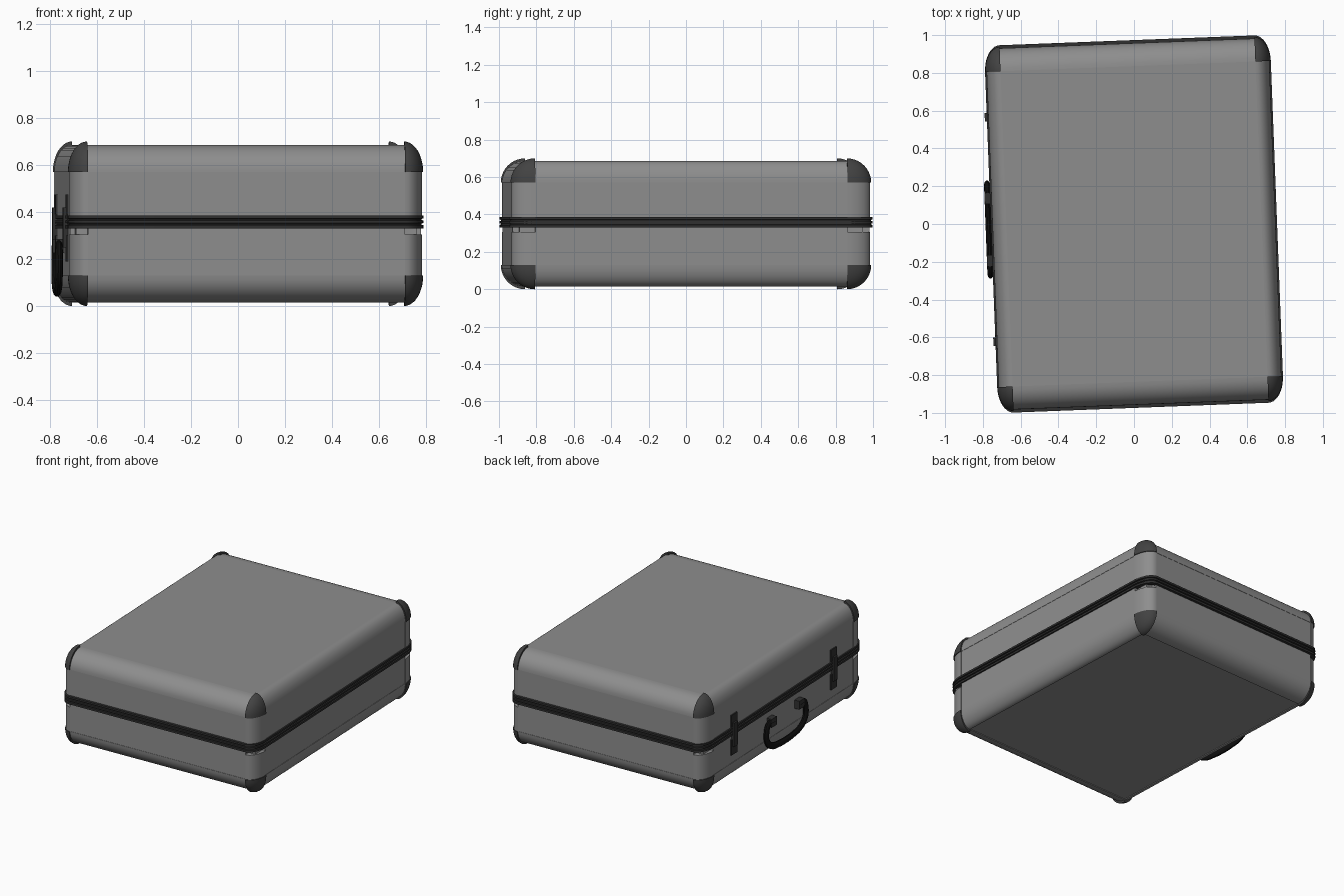
import bpy, bmesh
from math import sin, cos, pi, radians
from mathutils import Matrix, Vector

if "Cube" in bpy.data.objects:
    bpy.data.objects.remove(bpy.data.objects["Cube"])

TILT = Matrix.Rotation(radians(2.2), 4, 'Z')
# inner box (where the rounding starts) and the rounding radii
IX, IY, ZLO, ZHI = 0.675, 0.835, 0.13, 0.57
RX, RY, RZ = 0.072, 0.12, 0.115
SIGNS = (-1, 1)
ARC = [i * pi / 20 for i in range(11)]


def material(name, grey, rough):
    m = bpy.data.materials.new(name)
    m.use_nodes = True
    col = (grey, grey, grey, 1)
    m.diffuse_color = col
    node = m.node_tree.nodes["Principled BSDF"]
    node.inputs["Base Color"].default_value = col
    node.inputs["Roughness"].default_value = rough
    return m


ALUMINIUM = material("aluminium grey", 0.27, 0.5)
CAP = material("dark cap grey", 0.055, 0.5)
TRIM = material("trim charcoal", 0.03, 0.5)
BLACK = material("handle black", 0.006, 0.6)


def finish(name, mesh, mat):
    mesh.transform(TILT)
    mesh.materials.clear()
    mesh.materials.append(mat)
    ob = bpy.data.objects.new(name, mesh)
    bpy.context.collection.objects.link(ob)
    bpy.ops.object.select_all(action='DESELECT')
    ob.select_set(True)
    bpy.context.view_layer.objects.active = ob
    bpy.ops.object.shade_smooth_by_angle(angle=radians(30))
    return ob


def from_bmesh(name, bm, mat):
    bmesh.ops.recalc_face_normals(bm, faces=bm.faces)
    mesh = bpy.data.meshes.new(name)
    bm.to_mesh(mesh)
    bm.free()
    return finish(name, mesh, mat)


def hull(name, points, mat):
    bm = bmesh.new()
    for p in points:
        bm.verts.new(p)
    bmesh.ops.remove_doubles(bm, verts=bm.verts, dist=0.0005)
    out = bmesh.ops.convex_hull(bm, input=bm.verts)
    loose = [v for v in out["geom_interior"] if isinstance(v, bmesh.types.BMVert)]
    bmesh.ops.delete(bm, geom=loose, context='VERTS')
    bmesh.ops.dissolve_limit(bm, angle_limit=0.005, verts=bm.verts, edges=bm.edges)
    return from_bmesh(name, bm, mat)


def box(name, x, y, z, mat):
    return hull(name, [(a, b, c) for a in x for b in y for c in z], mat)


# flat panels: lid and base, ends, sides
box("lid_and_base_panels", (-IX, IX), (-IY, IY), (ZLO - RZ + 0.005, ZHI + RZ), ALUMINIUM)
box("side_panels", (-IX - RX, IX + RX), (-IY, IY), (ZLO, ZHI), ALUMINIUM)
box("end_panels", (-IX, IX), (-IY - RY, IY + RY), (ZLO, ZHI), ALUMINIUM)

# quarter-round lips along the top and bottom edges
E = 0.002
for zs, z0, level in ((1, ZHI, "top"), (-1, ZLO, "bottom")):
    for s in SIGNS:
        side = "left" if s > 0 else "right"
        end = "back" if s > 0 else "front"
        pts = [(s * IX, y, z0) for y in (-IY, IY)]
        pts += [(s * (IX + (RX + E) * cos(a)), y, z0 + zs * RZ * sin(a))
                for a in ARC for y in (-IY, IY)]
        hull(f"{level}_{side}_lip", pts, ALUMINIUM)
        pts = [(x, s * IY, z0) for x in (-IX, IX)]
        pts += [(x, s * (IY + (RY + E) * cos(a)), z0 + zs * RZ * sin(a))
                for a in ARC for x in (-IX, IX)]
        hull(f"{level}_{end}_lip", pts, ALUMINIUM)

# rounded corner posts and protective caps
for sx in SIGNS:
    for sy in SIGNS:
        where = ("back_" if sy > 0 else "front_") + ("left" if sx > 0 else "right")
        for level, zs in (("upper", (0.38, ZHI)), ("lower", (ZLO, 0.305))):
            pts = [(sx * IX, sy * IY, z) for z in zs]
            pts += [(sx * (IX + (RX + 0.004) * cos(a)), sy * (IY + (RY + 0.004) * sin(a)), z)
                    for a in ARC for z in zs]
            hull(f"{level}_{where}_post", pts, ALUMINIUM)
        box(f"{where}_post_core", sorted((sx * (IX - 0.01), sx * (IX + RX * 0.7))),
            sorted((sy * (IY - 0.01), sy * (IY + RY * 0.7))), (0.3, 0.39), ALUMINIUM)
        for level, zs, z0 in (("top", 1, ZHI), ("bottom", -1, ZLO)):
            pts = [(sx * IX, sy * IY, z0)]
            pts += [(sx * (IX + 0.081 * cos(a) * cos(b)),
                     sy * (IY + 0.13 * sin(a) * cos(b)),
                     z0 + zs * 0.13 * sin(b)) for a in ARC for b in ARC]
            hull(f"{level}_{where}_cap", pts, CAP)


# grooved closing band: a profile of (offset, height) swept round the case
def outline(off):
    for q in range(4):
        for a in ARC:
            t = a + q * pi / 2
            sx = 1 if q in (0, 3) else -1
            sy = 1 if q < 2 else -1
            yield (sx * IX + (0.082 + off) * cos(t), sy * IY + (0.138 + off) * sin(t))


profile = [(-0.03, 0.33), (0, 0.33), (0, 0.344), (-0.008, 0.346), (-0.008, 0.351),
           (0, 0.353), (0, 0.364), (-0.008, 0.366), (-0.008, 0.371), (0, 0.373),
           (0, 0.386), (-0.03, 0.386)]
bm = bmesh.new()
rings = [[bm.verts.new((x, y, z)) for x, y in outline(off)] for off, z in profile]
for low, high in zip(rings, rings[1:] + rings[:1]):
    for i in range(len(low)):
        j = (i + 1) % len(low)
        bm.faces.new((low[i], low[j], high[j], high[i]))
from_bmesh("closing_band", bm, TRIM)

# latches on the handle side
for s in SIGNS:
    tag = "back" if s > 0 else "front"
    y = s * 0.595
    box(f"{tag}_latch_plate_upper", (-0.756, -0.74), (y - 0.035, y + 0.035), (0.39, 0.475), TRIM)
    box(f"{tag}_latch_plate_lower", (-0.756, -0.74), (y - 0.035, y + 0.035), (0.19, 0.3), TRIM)
    box(f"{tag}_latch_lever", (-0.768, -0.74), (y - 0.022, y + 0.022), (0.25, 0.42), TRIM)
    # handle mounts
    m = s * 0.165
    box(f"{tag}_handle_mount", (-0.785, -0.74), (m - 0.03, m + 0.03), (0.225, 0.285), TRIM)

# hanging carry handle
half = [(0.15, 0.255), (0.21, 0.25), (0.232, 0.21), (0.225, 0.13), (0.17, 0.085), (0.08, 0.067)]
path = half + [(0, 0.063)] + [(-y, z) for y, z in reversed(half)]
curve = bpy.data.curves.new("handle_path", 'CURVE')
curve.dimensions = '3D'
curve.bevel_depth = 0.024
curve.bevel_resolution = 3
curve.use_fill_caps = True
spline = curve.splines.new('BEZIER')
spline.bezier_points.add(len(path) - 1)
for p, (y, z) in zip(spline.bezier_points, path):
    p.co = Vector((0, y, z))
    p.handle_left_type = p.handle_right_type = 'AUTO'
spline.resolution_u = 6
tmp = bpy.data.objects.new("handle_path", curve)
bpy.context.collection.objects.link(tmp)
bpy.context.view_layer.update()
mesh = bpy.data.meshes.new_from_object(tmp.evaluated_get(bpy.context.evaluated_depsgraph_get()))
bpy.data.objects.remove(tmp)
mesh.transform(Matrix.Translation((-0.77, 0, 0)) @ Matrix.Diagonal((0.65, 1, 1, 1)))
finish("carry_handle", mesh, BLACK)
